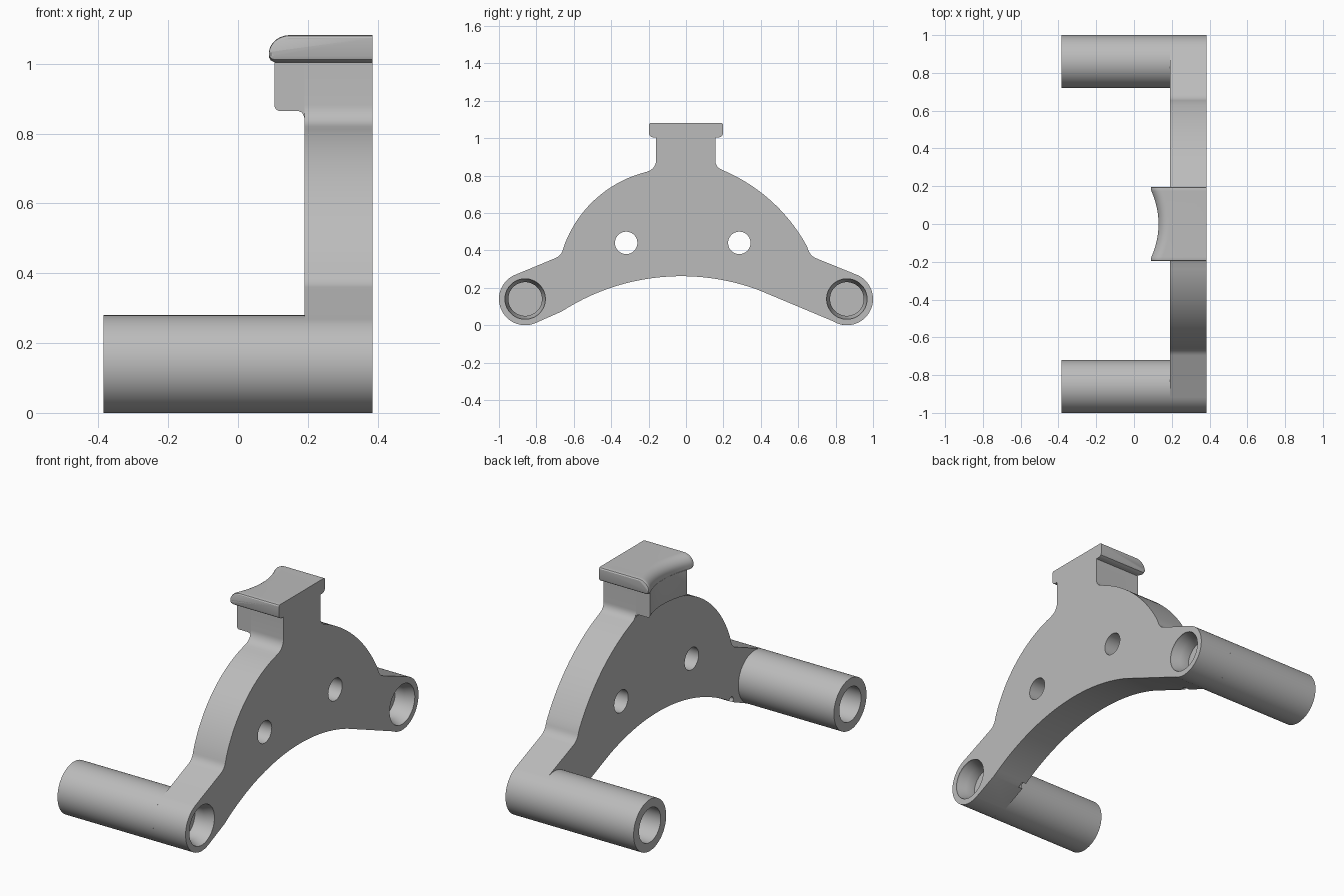
import bpy, bmesh
from math import sin, cos, pi, radians
from mathutils import Vector

if "Cube" in bpy.data.objects:
    bpy.data.objects.remove(bpy.data.objects["Cube"])

grey = bpy.data.materials.new("plain grey")
grey.use_nodes = True
COLOUR = (0.5, 0.5, 0.5, 1)
grey.diffuse_color = COLOUR
grey.node_tree.nodes["Principled BSDF"].inputs["Base Color"].default_value = COLOUR

BACK, FACE, END = 0.385, 0.19, -0.385   # plate outer face, plate inner face, tube end
TUBE_Y, TUBE_R = 0.86, 0.14


def finish(bm, name):
    bmesh.ops.recalc_face_normals(bm, faces=bm.faces)
    mesh = bpy.data.meshes.new(name)
    bm.to_mesh(mesh)
    bm.free()
    mesh.materials.append(grey)
    obj = bpy.data.objects.new(name, mesh)
    bpy.context.collection.objects.link(obj)
    return obj


def smooth(obj):
    bpy.ops.object.select_all(action='DESELECT')
    obj.select_set(True)
    bpy.context.view_layer.objects.active = obj
    bpy.ops.object.shade_smooth_by_angle(angle=radians(30))


def loft(name, rings, closed=False):
    """Skin a row of equal rings; cap the ends unless the row is closed."""
    bm = bmesh.new()
    rows = [[bm.verts.new(p) for p in ring] for ring in rings]
    n = len(rows[0])
    pairs = list(zip(rows, rows[1:]))
    if closed:
        pairs.append((rows[-1], rows[0]))
    else:
        bm.faces.new(rows[0])
        bm.faces.new(rows[-1])
    for a, b in pairs:
        for i in range(n):
            j = (i + 1) % n
            bm.faces.new((a[i], a[j], b[j], b[i]))
    return finish(bm, name)


def lathe(name, profile, y, z, closed=False, n=64):
    """Turn (x, radius) points round an axis along x."""
    rings = [[(x, y + r * cos(2 * pi * i / n), z + r * sin(2 * pi * i / n))
              for i in range(n)] for x, r in profile]
    return loft(name, rings, closed)


def arc(a, b, c, n=20):
    """Points on the circle through a, b and c, from a to c."""
    a, b, c = Vector(a), Vector(b), Vector(c)
    u, v = b - a, c - a
    d = 2 * (u.x * v.y - u.y * v.x)
    m = a + Vector((v.y * u.length_squared - u.y * v.length_squared,
                    u.x * v.length_squared - v.x * u.length_squared)) / d
    turn = (c - m).angle_signed(a - m)
    start = a - m
    return [m + Vector((start.x * cos(turn * i / n) - start.y * sin(turn * i / n),
                        start.x * sin(turn * i / n) + start.y * cos(turn * i / n)))
            for i in range(n + 1)]


def round_end(y, start, stop, n=28):
    return [(y + TUBE_R * cos(radians(start + (stop - start) * i / n)),
             TUBE_R + TUBE_R * sin(radians(start + (stop - start) * i / n)))
            for i in range(n + 1)]


def cut(obj, cutter):
    mod = obj.modifiers.new("cut", 'BOOLEAN')
    mod.operation, mod.solver, mod.object = 'DIFFERENCE', 'EXACT', cutter
    bpy.context.view_layer.objects.active = obj
    bpy.ops.object.modifier_apply(modifier=mod.name)
    bpy.data.objects.remove(cutter)


# Arched plate outline in (y, z), anticlockwise from the right foot
outline = round_end(TUBE_Y, -122, 66)
outline += arc((0.695, 0.358), (0.672, 0.373), (0.653, 0.405), 6)
outline += arc((0.645, 0.425), (0.46, 0.66), (0.205, 0.825))
outline += arc((0.19, 0.832), (0.166, 0.85), (0.157, 0.882), 6)
outline += [(0.157, 1.006), (-0.16, 1.006)]
outline += arc((-0.16, 0.882), (-0.17, 0.848), (-0.195, 0.826), 6)
outline += arc((-0.21, 0.82), (-0.46, 0.695), (-0.65, 0.43))
outline += arc((-0.658, 0.405), (-0.67, 0.38), (-0.695, 0.36), 6)
outline += round_end(-TUBE_Y, 114, 292)
outline += arc((-0.665, 0.073), (-0.035, 0.262), (0.39, 0.187), 32)
plate = loft("arched_plate", [[(x, p[0], p[1]) for p in outline] for x in (FACE, BACK)])

# Two bolt holes, two stepped sockets and two small relief notches
for y in (-0.32, 0.285):
    cut(plate, lathe("cutter", [(0, 0.06), (0.6, 0.06)], y, 0.44))
for side in (-1, 1):
    socket = [(0.28, 0.09), (0.335, 0.09), (0.375, 0.108), (0.4, 0.108)]
    cut(plate, lathe("cutter", socket, side * TUBE_Y, TUBE_R))
    cut(plate, lathe("cutter", [(0.15, 0.018), (0.215, 0.018)], side * 0.66, 0.085, n=20))
smooth(plate)

# Hollow tubes
for side, name in ((-1, "front_tube"), (1, "rear_tube")):
    wall = [(END, 0.093), (END, TUBE_R), (FACE, TUBE_R), (FACE, 0.093)]
    smooth(lathe(name, wall, side * TUBE_Y, TUBE_R, closed=True))


def hollow(y):
    """Front edge of the head, scooped in the middle."""
    return 0.13 - 0.045 * (y / 0.19) ** 2


# Neck block under the head, with a small fillet against the plate
rings = []
for i in range(17):
    y = -0.16 + 0.317 * i / 16
    x = hollow(y) + 0.007
    rings.append([(px, y, pz) for px, pz in (
        (FACE, 1.006), (x, 1.006), (x, 0.877), (x + 0.004, 0.869), (x + 0.012, 0.865),
        (0.172, 0.865), (0.184, 0.86), (FACE, 0.846))])
smooth(loft("neck_block", rings))

# Head with a rounded, scooped lip
rings = []
ends = [(0.197, 0.018, 0.008), (0.193, 0.008, 0.002), (0.184, 0.002, 0), (0.175, 0, 0)]
stations = [(-y, b, t) for y, b, t in ends]
stations += [(-0.15 + 0.3 * i / 14, 0, 0) for i in range(15)]
stations += ends[::-1]
for y, raise_low, drop_top in stations:
    x = max(hollow(y), 0.085) + raise_low * 0.5
    low, top = 1.004 + raise_low, 1.082 - drop_top
    ring = [(BACK, y, low), (BACK, y, top)]
    for i in range(11):
        t = pi / 2 * i / 10
        ring.append((x + 0.06 * (1 - sin(t)), y, top - 0.052 * (1 - cos(t))))
    ring += [(x, y, low + 0.012), (x + 0.005, y, low + 0.004), (x + 0.014, y, low)]
    rings.append(ring)
smooth(loft("scooped_head", rings))
